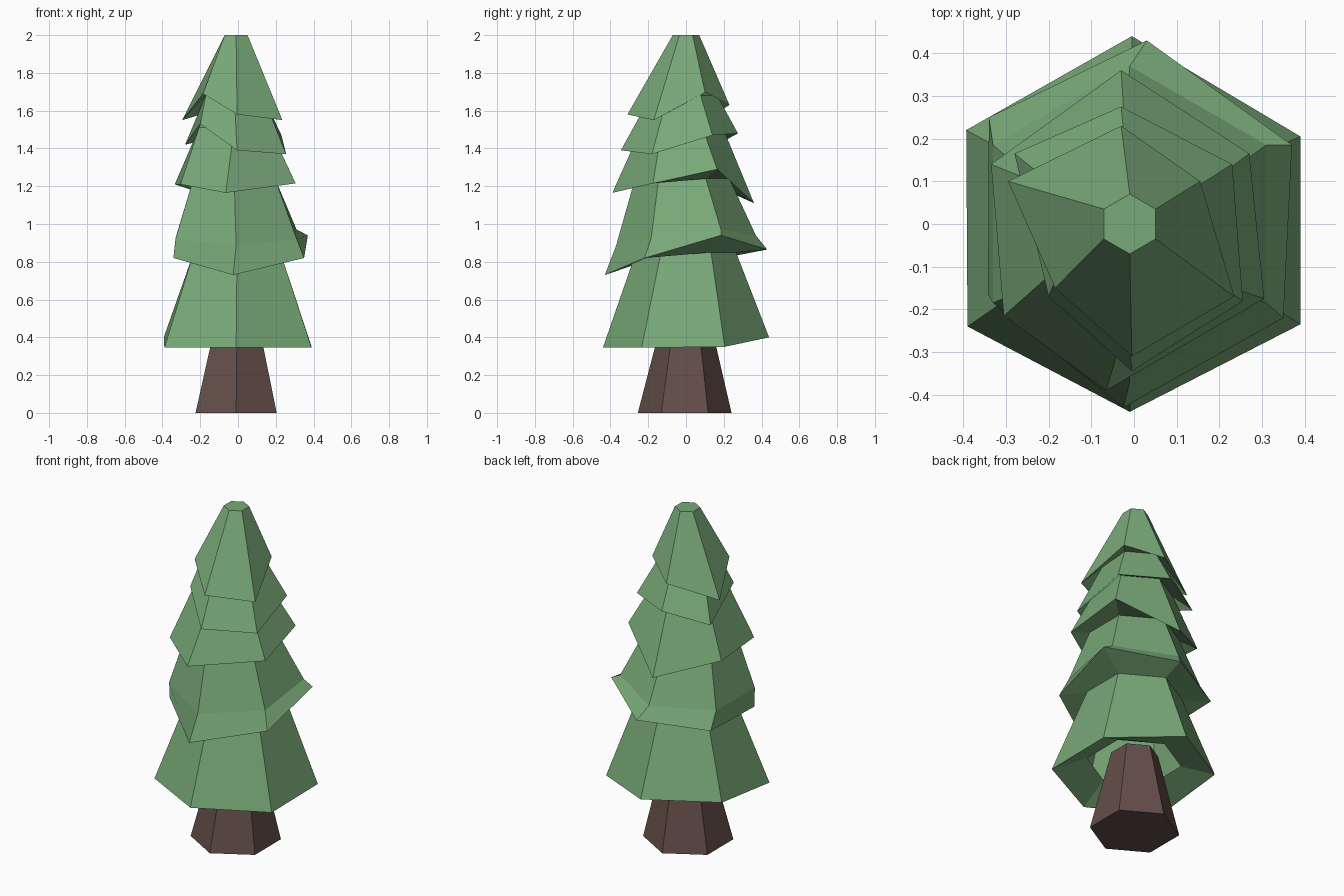
import bpy, bmesh
from math import cos, sin, radians

if "Cube" in bpy.data.objects:
    bpy.data.objects.remove(bpy.data.objects["Cube"])


def material(name, rgb):
    m = bpy.data.materials.new(name)
    m.diffuse_color = (*rgb, 1)
    m.use_nodes = True
    m.node_tree.nodes["Principled BSDF"].inputs["Base Color"].default_value = m.diffuse_color
    return m


def hexagon(r, z, cx=0.0, cy=0.0):
    """Six points, counter-clockwise from the front corner."""
    return [(cx + r * cos(radians(a)), cy + r * sin(radians(a)), z)
            for a in range(-90, 270, 60)]


def skin(name, rings, mat, cap_bottom):
    """Bridge six-point rings from top to bottom into one faceted shell."""
    bm = bmesh.new()
    loops = [[bm.verts.new(p) for p in ring] for ring in rings]
    for a, b in zip(loops, loops[1:]):
        for i in range(6):
            j = (i + 1) % 6
            bm.faces.new((a[i], b[i], b[j], a[j]))
    bm.faces.new(loops[0])
    if cap_bottom:
        bm.faces.new(loops[-1][::-1])
    me = bpy.data.meshes.new(name)
    bm.to_mesh(me)
    bm.free()
    me.materials.append(mat)
    ob = bpy.data.objects.new(name, me)
    bpy.context.collection.objects.link(ob)
    return ob


green = material("needles", (0.19, 0.40, 0.19))
brown = material("bark", (0.127, 0.076, 0.067))

# Uneven lower rims of the branch tiers, top tier first
# corner order: front, front right, back right, back, back left, front left
rims = [
    [(-.005, -.31, 1.58), (.235, -.17, 1.55), (.155, .10, 1.70),
     (-.03, .23, 1.63), (-.295, .10, 1.55), (-.185, -.15, 1.69)],
    [(-.005, -.345, 1.39), (.255, -.18, 1.37), (.23, .14, 1.47),
     (-.03, .275, 1.48), (-.28, .165, 1.42), (-.20, -.17, 1.53)],
    [(-.065, -.39, 1.165), (.305, -.175, 1.215), (.27, .165, 1.29),
     (-.03, .36, 1.11), (-.335, .14, 1.21), (-.305, -.215, 1.21)],
    [(-.025, -.43, .73), (.35, -.22, .82), (.37, .185, .94),
     (.03, .43, .865), (-.34, .25, .83), (-.342, -.165, .82)],
    [(-.01, -.44, .345), (.39, -.235, .345), (.39, .205, .35),
     (-.005, .44, .40), (-.393, .22, .40), (-.39, -.24, .345)],
]

# Slimmer neck at the top of each tier
necks = [hexagon(.07, 2.0, -.01), hexagon(.175, 1.68, -.02, -.01),
         hexagon(.215, 1.51, -.02, -.02), hexagon(.25, 1.24, -.02, -.02),
         hexagon(.265, .85, -.005)]

rings = []
for k, (neck, rim) in enumerate(zip(necks, rims)):
    rings.append(neck)
    if k == 3:  # slight bend above the widest tilted rim
        rings.append([(x, y, .93 + .4 * (p[2] - .84))
                      for (x, y, _), p in zip(hexagon(.37, 0, -.01), rim)])
    rings.append(rim)
rings.append(hexagon(.26, .43))  # inner lip around the trunk
skin("foliage", rings, green, False)

# Tapered trunk
skin("trunk", [hexagon(.13, .48, -.005), hexagon(.248, 0, -.01, -.007)], brown, True)
